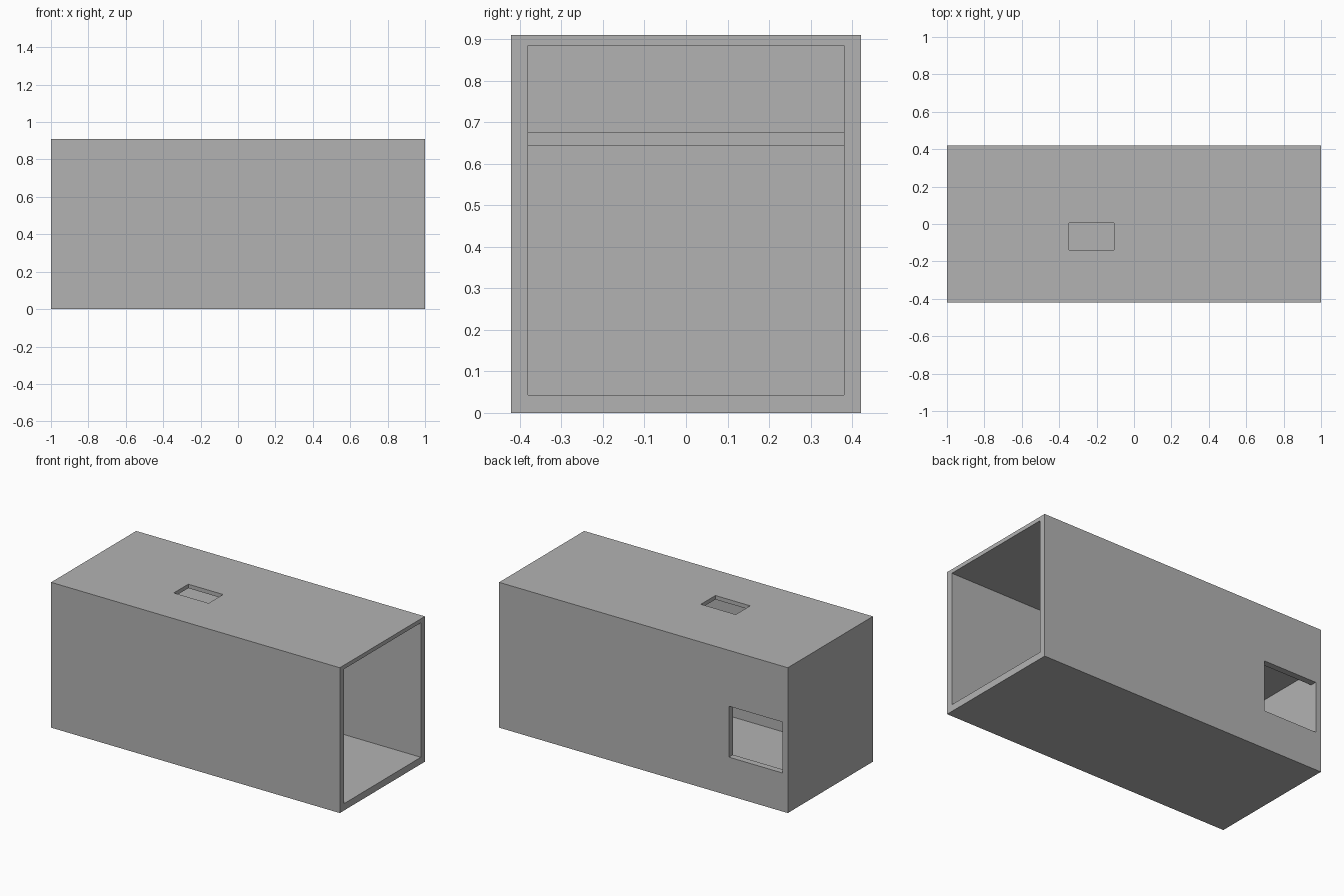
import bpy

if "Cube" in bpy.data.objects:
    bpy.data.objects.remove(bpy.data.objects["Cube"])

grey = bpy.data.materials.new("plain grey")
grey.diffuse_color = (0.45, 0.45, 0.45, 1)
grey.use_nodes = True
grey.node_tree.nodes["Principled BSDF"].inputs["Base Color"].default_value = grey.diffuse_color


def block(name, x, y, z):
    """Box spanning the given (min, max) ranges."""
    bpy.ops.mesh.primitive_cube_add(size=1, location=[sum(r) / 2 for r in (x, y, z)])
    ob = bpy.context.object
    ob.name = name
    ob.scale = [r[1] - r[0] for r in (x, y, z)]
    bpy.ops.object.transform_apply(location=True, rotation=False, scale=True)
    ob.data.materials.append(grey)
    return ob


# Outer shell
shell = block("shell", (-1, 1), (-0.421, 0.421), (0, 0.91))

# Cavity open at the right end, rear window, top hatch
cutters = [
    block("cavity_cutter", (-0.963, 1.2), (-0.381, 0.381), (0.043, 0.885)),
    block("window_cutter", (-0.963, -0.592), (0.2, 0.6), (0.241, 0.56)),
    block("hatch_cutter", (-0.348, -0.107), (-0.138, 0.005), (0.8, 1.1)),
]
for cutter in cutters:
    mod = shell.modifiers.new(cutter.name, 'BOOLEAN')
    mod.operation = 'DIFFERENCE'
    mod.solver = 'EXACT'
    mod.object = cutter
    cutter.hide_render = True
    cutter.hide_set(True)

# Inner shelf running from the closed end to the middle
block("inner_shelf", (-0.963, 0.0), (-0.381, 0.381), (0.643, 0.677))
